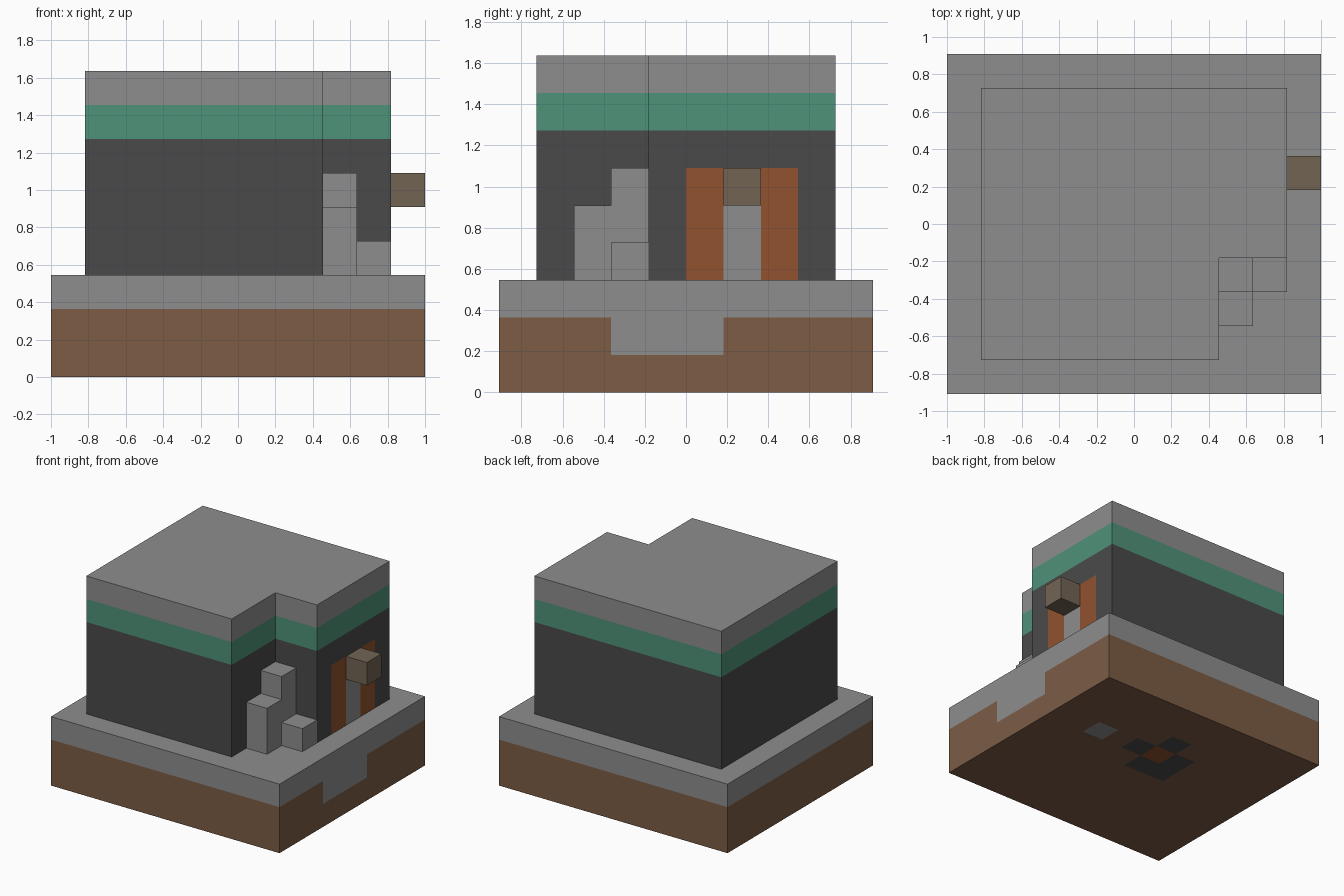
import bpy, bmesh
from mathutils import Vector

cube = bpy.data.objects.get("Cube")
if cube:
    bpy.data.objects.remove(cube)

# The design sits on an 11 x 10 x 9 grid of cubes
CELL = 2 / 11
CENTRE = Vector((5.5, 5, 0))


def linear(c):
    return c / 12.92 if c <= 0.04045 else ((c + 0.055) / 1.055) ** 2.4


def make_material(name, code):
    rgb = [linear(int(code[i:i + 2], 16) / 255) for i in (0, 2, 4)]
    mat = bpy.data.materials.new(name)
    mat.use_nodes = True
    mat.diffuse_color = (*rgb, 1)
    bsdf = mat.node_tree.nodes["Principled BSDF"]
    bsdf.inputs["Base Color"].default_value = (*rgb, 1)
    bsdf.inputs["Roughness"].default_value = 0.9
    return mat


STONE, DARK, GREEN, EARTH, ORANGE, WOOD = range(6)
MATERIALS = [
    make_material("stone grey", "8d8d8d"),
    make_material("dark wall", "4a4a4a"),
    make_material("green band", "4f9278"),
    make_material("brown earth", "7c5c45"),
    make_material("orange panel", "91522e"),
    make_material("dull wood", "726454"),
]
AXES = {"x": Vector((1, 0, 0)), "y": Vector((0, 1, 0)), "z": Vector((0, 0, 1))}
RIGHT, DOWN = AXES["x"], -AXES["z"]


def build(name, outline, low, high, rule, cuts=()):
    """Extrude an outline, slice its faces on grid lines and colour them by rule."""
    bm = bmesh.new()
    base = bm.faces.new([bm.verts.new((x, y, low)) for x, y in outline])
    top = bmesh.ops.extrude_face_region(bm, geom=[base])["geom"]
    for v in top:
        if isinstance(v, bmesh.types.BMVert):
            v.co.z = high
    bmesh.ops.recalc_face_normals(bm, faces=bm.faces)
    # Each cut: axis, grid positions, and the side it is limited to (or None)
    for axis, places, side in cuts:
        for place in places:
            bm.normal_update()
            faces = [f for f in bm.faces if side is None or f.normal.dot(side) > 0.9]
            geom = set(faces)
            for f in faces:
                geom.update(f.edges, f.verts)
            bmesh.ops.bisect_plane(bm, geom=list(geom), dist=1e-5,
                                   plane_co=AXES[axis] * place, plane_no=AXES[axis])
    bm.normal_update()
    for f in bm.faces:
        f.material_index = rule(f.calc_center_bounds(), f.normal)
    for v in bm.verts:
        v.co = (v.co - CENTRE) * CELL
    mesh = bpy.data.meshes.new(name)
    bm.to_mesh(mesh)
    bm.free()
    for mat in MATERIALS:
        mesh.materials.append(mat)
    obj = bpy.data.objects.new(name, mesh)
    bpy.context.collection.objects.link(obj)
    return obj


def rectangle(x0, y0, x1, y1):
    return [(x0, y0), (x1, y0), (x1, y1), (x0, y1)]


# Ground slab: earth under paving, a paved notch on the right, a patch underneath
UNDERSIDE = {(8, 6): STONE, (5, 6): ORANGE, (6, 6): DARK, (5, 7): DARK,
             (4, 6): DARK, (5, 5): DARK, (4, 5): DARK}


def ground_rule(c, n):
    if n.z < -0.9:
        return UNDERSIDE.get((int(c.x), int(c.y)), EARTH)
    if c.z > 2 or (n.x > 0.9 and 3 < c.y < 6 and c.z > 1):
        return STONE
    return EARTH


build("ground_slab", rectangle(0, 0, 11, 10), 0, 3, ground_rule, [
    ("z", [2], None), ("z", [1], RIGHT), ("y", [3, 6], RIGHT),
    ("x", range(4, 10), DOWN), ("y", range(5, 9), DOWN)])


# Building: an L-shaped block with banded walls and a panelled doorway
def building_rule(c, n):
    if c.z > 8:
        return STONE
    if c.z > 7:
        return GREEN
    if n.x > 0.9 and c.x > 9.5 and 5 < c.y < 8 and c.z < 6:
        if not 6 < c.y < 7:
            return ORANGE
        return STONE if c.z < 5 else DARK
    return DARK


build("building", [(1, 1), (8, 1), (8, 4), (10, 4), (10, 9), (1, 9)], 3, 9,
      building_rule, [("z", [7, 8], None), ("z", [5, 6], RIGHT),
                      ("y", [5, 6, 7, 8], RIGHT)])

# Stone posts stepping up in the recessed corner
for name, x, y, top in (("tall_post", 8, 3, 6), ("middle_post", 8, 2, 5),
                        ("short_post", 9, 3, 4)):
    build(name, rectangle(x, y, x + 1, y + 1), 3, top, lambda c, n: STONE)

# Wooden block over the doorway
build("door_block", rectangle(10, 6, 11, 7), 5, 6, lambda c, n: WOOD)
